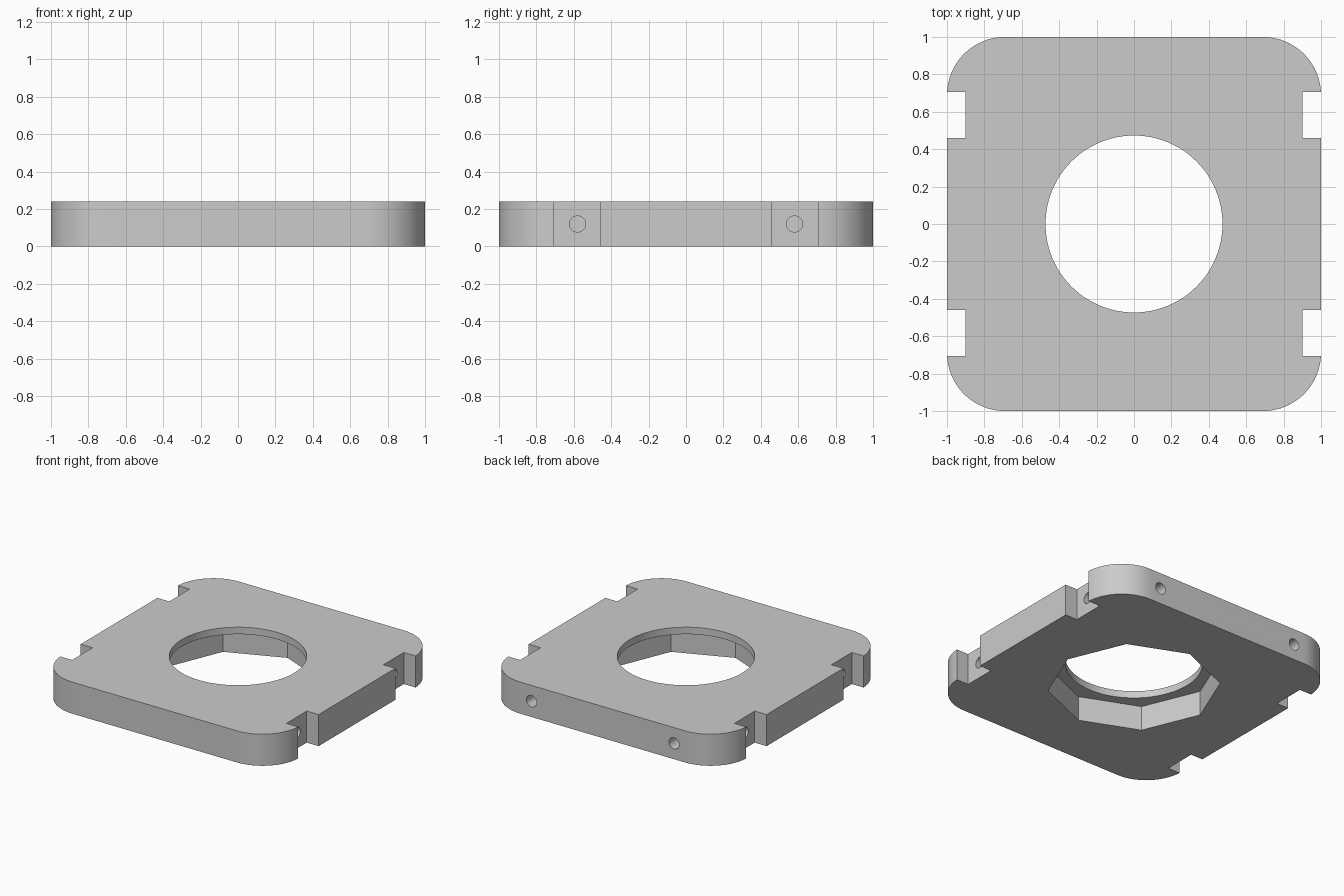
import bpy, bmesh, math
from mathutils import Matrix, Vector

HEIGHT = 0.24
CORNER = 0.31
HOLE_RADIUS = 0.043

cube = bpy.data.objects.get("Cube")
if cube:
    bpy.data.objects.remove(cube, do_unlink=True)

grey = bpy.data.materials.new("light grey")
grey.use_nodes = True
colour = (0.6, 0.6, 0.6, 1)
grey.diffuse_color = colour
grey.node_tree.nodes["Principled BSDF"].inputs["Base Color"].default_value = colour


def new_object(name, bm):
    bmesh.ops.recalc_face_normals(bm, faces=bm.faces)
    mesh = bpy.data.meshes.new(name)
    bm.to_mesh(mesh)
    bm.free()
    mesh.materials.append(grey)
    obj = bpy.data.objects.new(name, mesh)
    bpy.context.collection.objects.link(obj)
    return obj


def prism(name, sides, radius, length, centre, axis=(0, 0, 1)):
    """Regular prism centred at a point and running along an axis."""
    bm = bmesh.new()
    turn = Vector((0, 0, 1)).rotation_difference(Vector(axis)).to_matrix().to_4x4()
    bmesh.ops.create_cone(bm, cap_ends=True, segments=sides, radius1=radius,
                          radius2=radius, depth=length,
                          matrix=Matrix.Translation(centre) @ turn)
    return new_object(name, bm)


def box(name, size, centre):
    bm = bmesh.new()
    bmesh.ops.create_cube(bm, size=1, matrix=Matrix.Translation(centre) @ Matrix.Diagonal((*size, 1)))
    return new_object(name, bm)


# Square plate with rounded corners
bm = bmesh.new()
outline = []
steps = 20
for quarter, (sx, sy) in enumerate([(1, 1), (-1, 1), (-1, -1), (1, -1)]):
    for i in range(steps + 1):
        a = math.radians(90) * (quarter + i / steps)
        outline.append(bm.verts.new((sx * (1 - CORNER) + CORNER * math.cos(a),
                                     sy * (1 - CORNER) + CORNER * math.sin(a), 0)))
base = bm.faces.new(outline)
top = bmesh.ops.extrude_face_region(bm, geom=[base])["geom"]
bmesh.ops.translate(bm, vec=(0, 0, HEIGHT),
                    verts=[v for v in top if isinstance(v, bmesh.types.BMVert)])
plate = new_object("mounting_plate", bm)

# Round opening and the octagonal pocket below it
cutters = [
    prism("round_opening_cutter", 96, 0.473, 1, (0, 0, 0)),
    prism("octagon_pocket_cutter", 8, 0.595, 0.374, (0, 0, 0)),
]

# Side notches with screw holes, and screw holes in the back edge
mid = HEIGHT / 2
for sx in (-1, 1):
    for sy in (-1, 1):
        cutters.append(box("notch_cutter", (0.2, 0.245, 1), (sx, sy * 0.5825, 0)))
        cutters.append(prism("side_hole_cutter", 32, HOLE_RADIUS, 0.4,
                             (sx * 0.9, sy * 0.58, mid), (1, 0, 0)))
    cutters.append(prism("back_hole_cutter", 32, HOLE_RADIUS, 0.4,
                         (sx * 0.6, 1, mid), (0, 1, 0)))

# Cut everything out of the plate
bpy.ops.object.select_all(action='DESELECT')
bpy.context.view_layer.objects.active = plate
plate.select_set(True)
for cutter in cutters:
    cutter.hide_render = True
    cut = plate.modifiers.new(cutter.name, 'BOOLEAN')
    cut.operation = 'DIFFERENCE'
    cut.solver = 'EXACT'
    cut.object = cutter
    bpy.ops.object.modifier_apply(modifier=cut.name)
    bpy.data.objects.remove(cutter, do_unlink=True)

bpy.ops.object.shade_smooth_by_angle(angle=math.radians(30))
